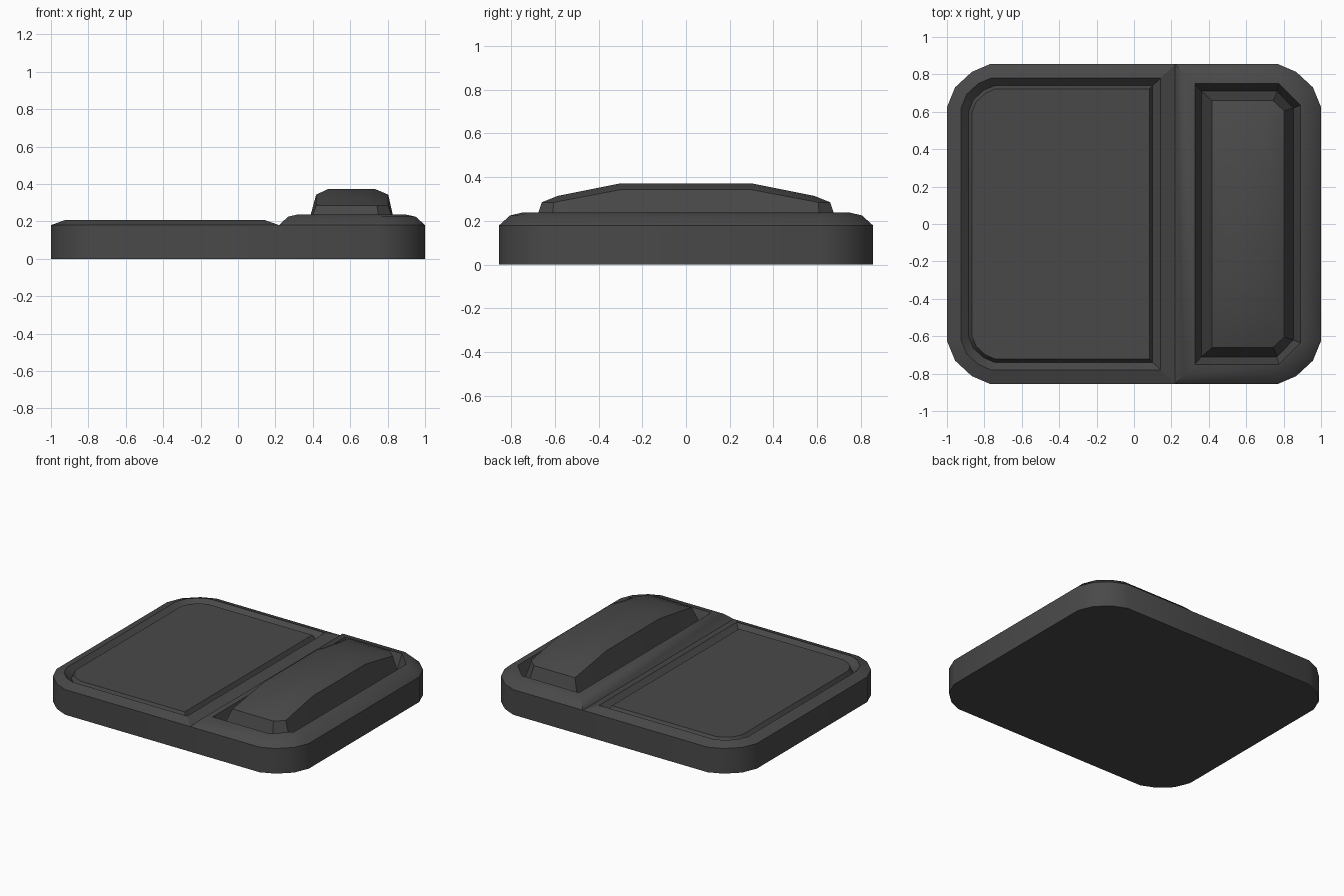
import bpy, bmesh, math

if "Cube" in bpy.data.objects:
    bpy.data.objects.remove(bpy.data.objects["Cube"])

grey = bpy.data.materials.new("dark grey")
grey.diffuse_color = (0.066, 0.066, 0.066, 1)
grey.use_nodes = True
grey.node_tree.nodes["Principled BSDF"].inputs["Base Color"].default_value = grey.diffuse_color

# corner shape: distances inward from the corner, as fractions of its size
ROUND = [(1, 0), (0.58, 0.18), (0.19, 0.54), (0, 1)]
CUT = [(1, 0), (0.67, 0.33), (0.33, 0.67), (0, 1)]


def ring(seam, outer, half, c, z, shape=ROUND):
    """Counter-clockwise outline, square at the seam, rounded on the outer side."""
    d = 1 if outer > 0 else -1
    low = [(outer - d * c * a, -half + c * b, z) for a, b in shape]
    high = [(x, -y, z) for x, y, z in reversed(low)]
    pts = [(seam, -half, z)] + low + high + [(seam, half, z)]
    return pts if d > 0 else pts[::-1]


def loft(name, rings, cap_top=True, cap_bottom=False, extra=None, angle=32):
    bm = bmesh.new()
    rows = [[bm.verts.new(p) for p in r] for r in rings]
    n = len(rows[0])
    for a, b in zip(rows, rows[1:]):
        for i in range(n):
            j = (i + 1) % n
            bm.faces.new((a[i], a[j], b[j], b[i]))
    if cap_top:
        bm.faces.new(rows[-1])
    if cap_bottom:
        bm.faces.new(rows[0][::-1])
    for f in extra or []:
        bm.faces.new([rows[-1][i] for i in f])
    me = bpy.data.meshes.new(name)
    bm.to_mesh(me)
    bm.free()
    me.materials.append(grey)
    for p in me.polygons:
        p.use_smooth = True
    me.set_sharp_from_angle(angle=math.radians(angle))
    ob = bpy.data.objects.new(name, me)
    bpy.context.collection.objects.link(ob)
    return ob


# base: side walls and underside
SEAM, HALF, Z = 0.22, 0.855, 0.18


def outline(z):
    return ring(SEAM, 1, HALF, 0.23, z) + ring(SEAM, -1, HALF, 0.23, z)[1:-1]


loft("base", [outline(0), outline(Z)], cap_top=False, cap_bottom=True)

# large pad: sloped rim, narrow groove, raised flat panel
loft("large_pad", [
    ring(SEAM, -1, HALF, 0.23, Z),
    ring(0.143, -0.925, 0.78, 0.16, 0.207),
    ring(0.10, -0.885, 0.74, 0.14, 0.165),
    ring(0.083, -0.867, 0.722, 0.125, 0.198),
], angle=25)

# raised surround with a sunken well
loft("bar_surround", [
    ring(SEAM, 1, HALF, 0.23, Z),
    ring(0.267, 0.95, 0.805, 0.19, 0.225),
    ring(0.325, 0.89, 0.75, 0.115, 0.238, CUT),
    ring(0.36, 0.852, 0.71, 0.09, 0.13, CUT),
])


# bar: tapered walls, arched shoulder and crown
def bar_ring(x0, x1, half, cx, cy, z_end, z_mid):
    low = [(x0, -half, z_end), (x1 - cx, -half, z_end),
           (x1, -half + cy, z_end), (x1, -0.3, z_mid)]
    high = [(x, -y, z) for x, y, z in reversed(low)]
    return low + high + [(x0, 0.3, z_mid), (x0, -0.3, z_mid)]


loft("bar", [
    bar_ring(0.36, 0.852, 0.71, 0.085, 0.09, 0.13, 0.13),
    bar_ring(0.418, 0.803, 0.66, 0.06, 0.055, 0.285, 0.343),
    bar_ring(0.48, 0.735, 0.585, 0.04, 0.035, 0.315, 0.372),
], cap_top=False, extra=[(0, 1, 2, 3, 9), (9, 3, 4, 8), (8, 4, 5, 6, 7)])
